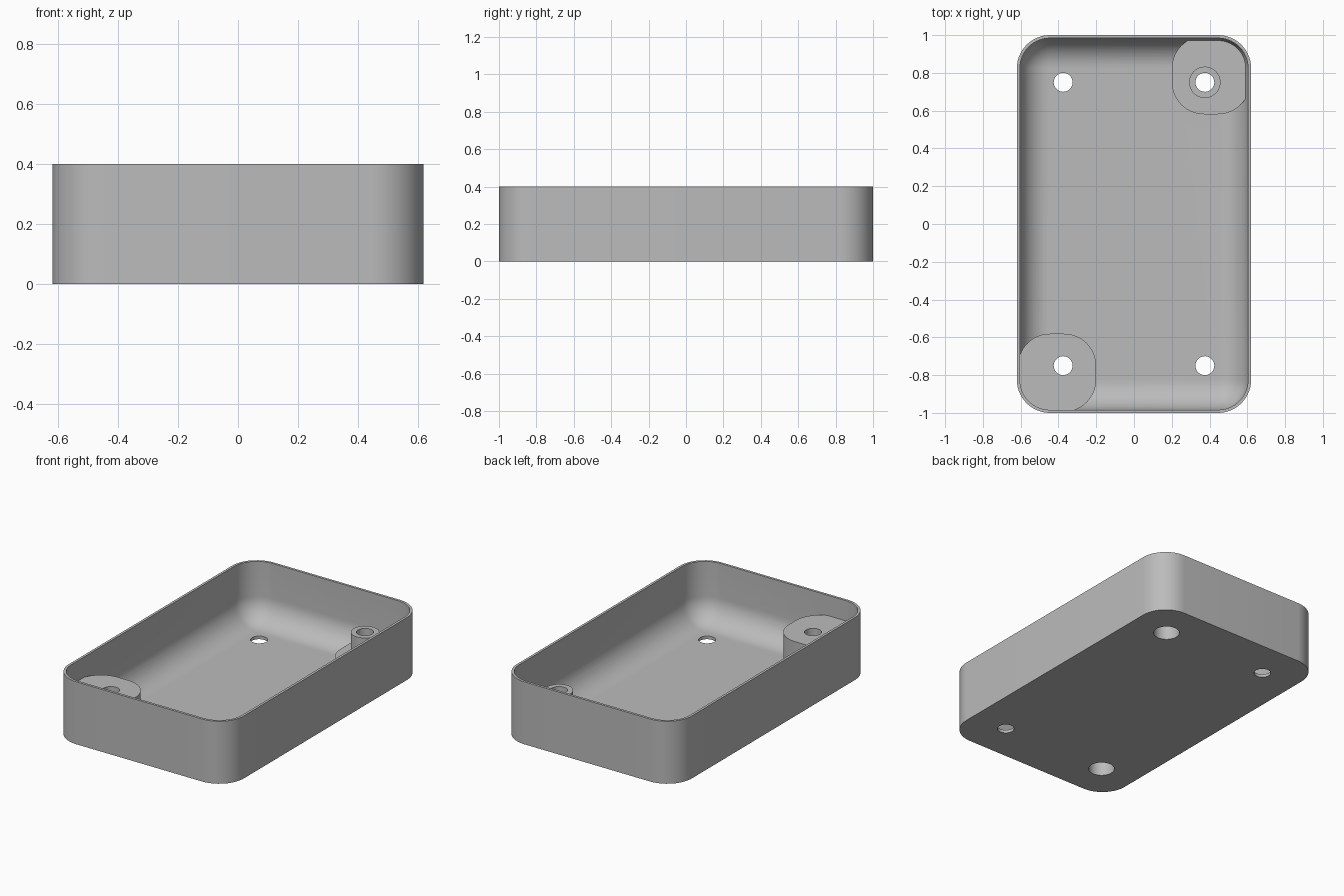
import bpy, bmesh, math

WIDTH, LENGTH, HEIGHT = 1.24, 2.0, 0.4
CORNER, WALL, FLOOR, FILLET = 0.175, 0.016, 0.02, 0.157
HOLE_X, HOLE_Y = 0.375, 0.75

if "Cube" in bpy.data.objects:
    bpy.data.objects.remove(bpy.data.objects["Cube"], do_unlink=True)

grey = bpy.data.materials.new("plain grey")
grey.use_nodes = True
colour = (0.5, 0.5, 0.5, 1)
grey.diffuse_color = colour
grey.node_tree.nodes["Principled BSDF"].inputs["Base Color"].default_value = colour


def rounded_stack(name, centre, size, radius, profile, steps=14):
    """Closed solid from rounded rectangles; profile lists (inset, z)."""
    bm = bmesh.new()
    rings = []
    for inset, z in profile:
        ring = []
        for corner in range(4):
            sx = 1 if corner in (0, 3) else -1
            sy = 1 if corner < 2 else -1
            for i in range(steps + 1):
                a = math.pi / 2 * (corner + i / steps)
                x = centre[0] + sx * (size[0] / 2 - radius) + (radius - inset) * math.cos(a)
                y = centre[1] + sy * (size[1] / 2 - radius) + (radius - inset) * math.sin(a)
                ring.append(bm.verts.new((x, y, z)))
        rings.append(ring)
    for low, high in zip(rings, rings[1:]):
        for i in range(len(low)):
            j = (i + 1) % len(low)
            bm.faces.new((low[i], low[j], high[j], high[i]))
    bm.faces.new(rings[0][::-1])
    bm.faces.new(rings[-1])
    bmesh.ops.recalc_face_normals(bm, faces=bm.faces)
    mesh = bpy.data.meshes.new(name)
    bm.to_mesh(mesh)
    bm.free()
    mesh.materials.append(grey)
    obj = bpy.data.objects.new(name, mesh)
    bpy.context.collection.objects.link(obj)
    return obj


def cylinder(name, x, y, radius, bottom, top):
    bpy.ops.mesh.primitive_cylinder_add(vertices=48, radius=radius, depth=top - bottom,
                                        location=(x, y, (bottom + top) / 2))
    obj = bpy.context.object
    obj.name = name
    obj.data.materials.append(grey)
    return obj


def combine(target, tool, operation):
    """Apply a boolean and discard the tool."""
    tool.hide_render = True
    mod = target.modifiers.new(operation.lower(), "BOOLEAN")
    mod.operation, mod.solver, mod.object = operation, "EXACT", tool
    bpy.ops.object.select_all(action="DESELECT")
    bpy.context.view_layer.objects.active = target
    target.select_set(True)
    bpy.ops.object.modifier_apply(modifier=mod.name)
    bpy.data.objects.remove(tool, do_unlink=True)


# Open tray: straight outside, thin rim, filleted inside floor
profile = [(0, 0), (0, HEIGHT), (WALL, HEIGHT)]
for i in range(13):
    a = math.pi / 2 * i / 12
    profile.append((WALL + FILLET * (1 - math.cos(a)), FLOOR + FILLET * (1 - math.sin(a))))
tray = rounded_stack("tray", (0, 0), (WIDTH, LENGTH), CORNER, profile)

# Corner mounts: tall block at one corner, low pad with a boss at the other
PAD, INSET = 0.425, 0.006
for name, side, top in (("corner_block", -1, 0.27), ("corner_pad", 1, 0.115)):
    centre = (side * (WIDTH - PAD) / 2, side * (LENGTH - PAD) / 2)
    mount = rounded_stack(name, centre, (PAD, PAD), CORNER, [(INSET, 0.01), (INSET, top)])
    combine(tray, mount, "UNION")
combine(tray, cylinder("boss", HOLE_X, HOLE_Y, 0.083, 0.105, 0.27), "UNION")

# Screw holes, with recesses under the two mounts
for sx in (-1, 1):
    for sy in (-1, 1):
        x, y = sx * HOLE_X, sy * HOLE_Y
        combine(tray, cylinder("hole_cutter", x, y, 0.05, -0.1, 0.5), "DIFFERENCE")
        if sx == sy:
            combine(tray, cylinder("recess_cutter", x, y, 0.077, -0.1, 0.095), "DIFFERENCE")

bpy.ops.object.select_all(action="DESELECT")
bpy.context.view_layer.objects.active = tray
tray.select_set(True)
bpy.ops.object.shade_smooth_by_angle(angle=math.radians(30))
